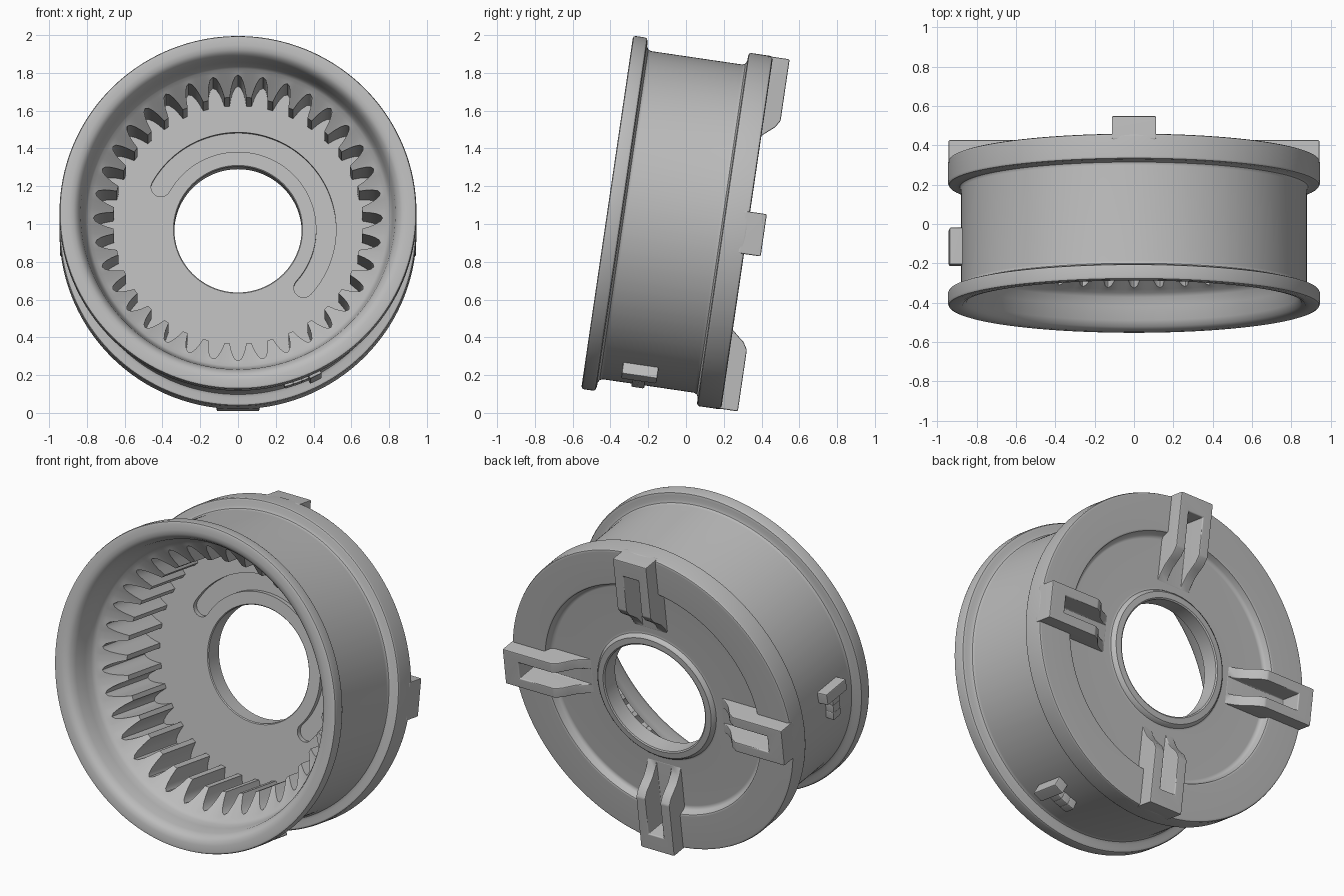
import bpy
import bmesh
from math import sin, cos, pi, radians, degrees
from mathutils import Matrix, Vector

cube = bpy.data.objects.get("Cube")
if cube:
    bpy.data.objects.remove(cube, do_unlink=True)

# Parts are built around the local y axis, then tilted into place
PLACE = Matrix.Translation((0, -0.4175, 1.062)) @ Matrix.Rotation(radians(-8.37), 4, "X")
TEETH = 36
WEB_FRONT, WEB_BACK = 0.62, 0.70

steel = bpy.data.materials.new("grey steel")
steel.use_nodes = True
GREY = (0.5, 0.5, 0.5, 1)
steel.diffuse_color = GREY
steel.node_tree.nodes["Principled BSDF"].inputs["Base Color"].default_value = GREY


def make_object(name, bm):
    bmesh.ops.recalc_face_normals(bm, faces=bm.faces)
    mesh = bpy.data.meshes.new(name)
    bm.to_mesh(mesh)
    bm.free()
    mesh.materials.append(steel)
    obj = bpy.data.objects.new(name, mesh)
    bpy.context.collection.objects.link(obj)
    obj.matrix_world = PLACE
    return obj


def apply_modifiers(obj):
    bpy.context.view_layer.update()
    graph = bpy.context.evaluated_depsgraph_get()
    result = bpy.data.meshes.new_from_object(obj.evaluated_get(graph))
    obj.modifiers.clear()
    obj.data = result


def cut(obj, cutter):
    mod = obj.modifiers.new("cut", "BOOLEAN")
    mod.operation = "DIFFERENCE"
    mod.solver = "EXACT"
    mod.object = cutter
    apply_modifiers(obj)


def finish(obj, bevel=0):
    if bevel:
        mod = obj.modifiers.new("bevel", "BEVEL")
        mod.width = bevel
        mod.segments = 2
        mod.limit_method = "ANGLE"
        apply_modifiers(obj)
    bpy.ops.object.select_all(action="DESELECT")
    obj.select_set(True)
    bpy.context.view_layer.objects.active = obj
    bpy.ops.object.shade_smooth_by_angle(angle=radians(35))
    mod = obj.modifiers.new("normals", "WEIGHTED_NORMAL")
    mod.keep_sharp = True


def prism(bm, outline, offset, turn=0):
    """Extrude a flat outline by an offset, then turn it about the axis."""
    face = bm.faces.new([bm.verts.new(p) for p in outline])
    new = bmesh.ops.extrude_face_region(bm, geom=[face], use_keep_orig=True)["geom"]
    top = [v for v in new if isinstance(v, bmesh.types.BMVert)]
    bmesh.ops.translate(bm, verts=top, vec=offset)
    bmesh.ops.rotate(bm, verts=top + list(face.verts), cent=(0, 0, 0),
                     matrix=Matrix.Rotation(turn, 3, "Y"))


def box(bm, half_width, r0, r1, a0, a1, turn=0):
    outline = [(-half_width, a0, r0), (-half_width, a1, r0),
               (-half_width, a1, r1), (-half_width, a0, r1)]
    prism(bm, outline, (2 * half_width, 0, 0), turn)


# Turned body: (distance along axis, radius), from front lip round to the cup
OUTSIDE = [(0, .895), (0, .93), (.004, .941), (.015, .945), (.065, .945), (.075, .94),
           (.08, .925), (.082, .9), (.09, .885), (.105, .878), (.595, .878), (.61, .885),
           (.617, .9), (.618, .93), (.622, .94), (.632, .945), (.735, .945), (.745, .941),
           (.749, .93), (.749, .735), (.744, .725), (.715, .715), (.704, .705),
           (WEB_BACK, .69), (WEB_BACK, .41), (.704, .398), (.72, .39), (.728, .38),
           (.73, .345), (.725, .337), (.625, .337), (WEB_FRONT, .342), (WEB_FRONT, .53)]
CUP = [(.2, .775), (.185, .795), (.165, .81), (.12, .82), (.05, .833), (.02, .85), (.005, .87)]

# Tooth gap: (part of a pitch from gap centre, radius)
half_gap = [(0, .765), (.12, .755), (.22, .73), (.3, .7), (.38, .66)]
gap = [(-t, r) for t, r in half_gap[:0:-1]] + half_gap + [(.5, .66)]

bm = bmesh.new()
columns = []
for tooth in range(TEETH):
    for t, r in gap:
        angle = 2 * pi * (tooth + t) / TEETH
        lead_in = .205 + (.765 - r) * .9
        section = OUTSIDE + [(WEB_FRONT, r), (lead_in, r)] + CUP
        columns.append([bm.verts.new((q * sin(angle), a, q * cos(angle))) for a, q in section])
for i, left in enumerate(columns):
    right = columns[(i + 1) % len(columns)]
    for j in range(len(left)):
        k = (j + 1) % len(left)
        bm.faces.new((left[j], left[k], right[k], right[j]))
body = make_object("ring_gear_body", bm)

# Curved blind slot in the front of the web
def arc(centre, radius, start, end, steps):
    angles = [radians(start + (end - start) * i / steps) for i in range(steps + 1)]
    return [Vector((centre[0] + radius * cos(t), WEB_FRONT - .05, centre[1] + radius * sin(t)))
            for t in angles]


MID, HALF, START, END = .467, .052, -42, 151


def slot_end(angle, first):
    t = radians(angle)
    return arc((MID * cos(t), MID * sin(t)), HALF, first, first + 180, 10)[1:-1]


bm = bmesh.new()
outline = (arc((0, 0), MID + HALF, START, END, 64) + slot_end(END, END)
           + arc((0, 0), MID - HALF, END, START, 64) + slot_end(START, START + 180))
prism(bm, outline, (0, .08, 0))
slot_cutter = make_object("slot_cutter", bm)

# Four drive lugs on the back, each with a ramped pair of rails
LUG_SIDE = [(.942, .72), (.942, .838), (.613, .838), (.575, .815), (.55, .785),
            (.52, .75), (.48, .72), (.43, .695), (.43, .68), (.9, .68)]
bm = bmesh.new()
cut_bm = bmesh.new()
for i in range(4):
    prism(bm, [(-.113, a, r) for r, a in LUG_SIDE], (.226, 0, 0), i * pi / 2)
    box(cut_bm, .05, .405, .84, WEB_BACK + .002, .9, i * pi / 2)
lugs = make_object("drive_lugs", bm)
lug_cutter = make_object("lug_slot_cutter", cut_bm)

cut(body, slot_cutter)
cut(body, lug_cutter)
cut(lugs, lug_cutter)
for cutter in (slot_cutter, lug_cutter):
    bpy.data.objects.remove(cutter, do_unlink=True)
finish(body)
finish(lugs, .009)

# Two small T-shaped stops on the drum
bm = bmesh.new()
for bar_angle in (176, -64):
    turn = radians(90 - bar_angle)
    down = 1 if bar_angle < 0 else -1
    box(bm, .035, .86, .942, .2, .39, turn)
    for step in range(1, 4):
        box(bm, .026, .86, .93, .26, .33, turn + down * radians(3 * step))
stops = make_object("drum_stops", bm)
finish(stops, .008)
